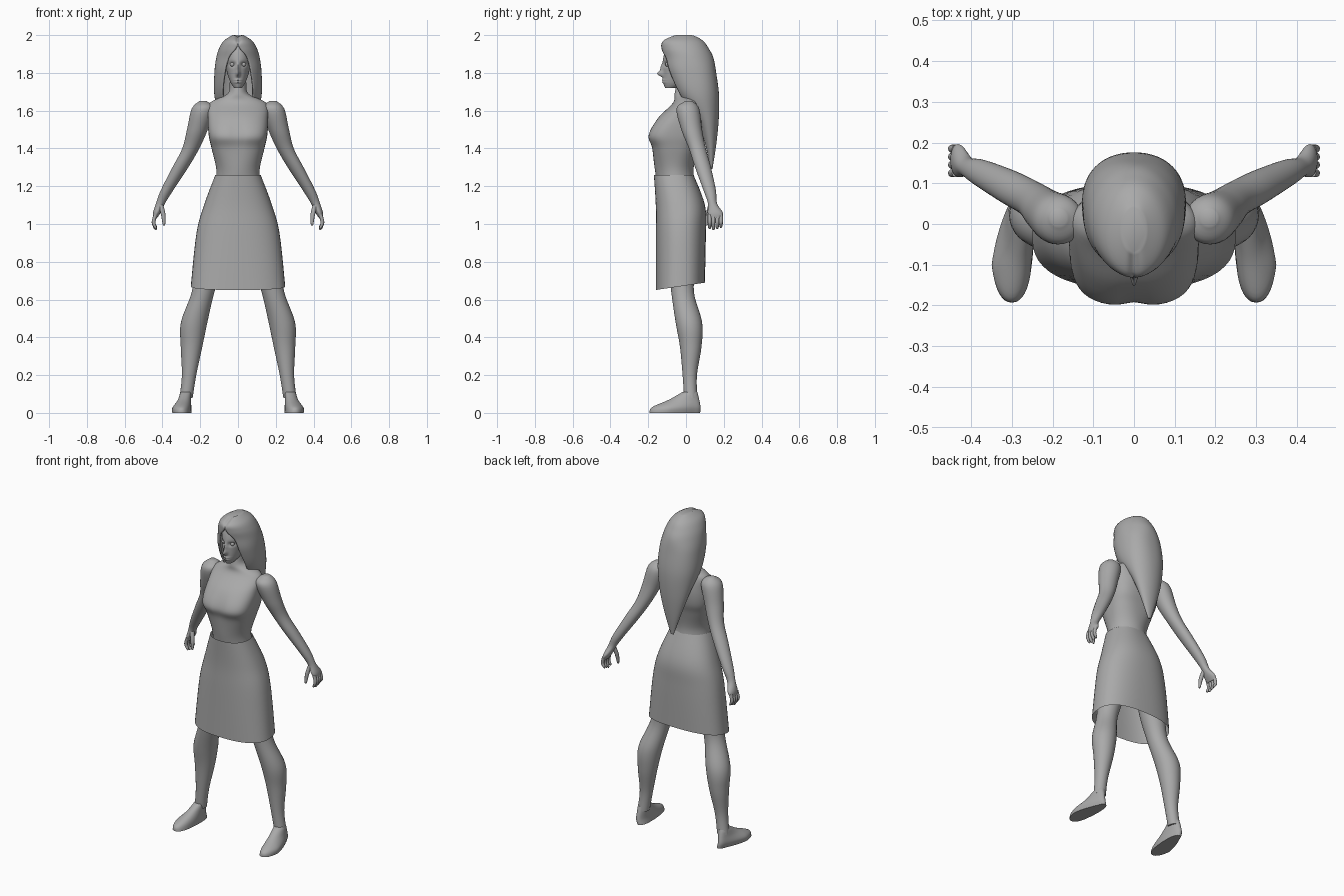
import bpy
import bmesh
from math import sin, cos, asin, pi, exp, copysign

if "Cube" in bpy.data.objects:
    bpy.data.objects.remove(bpy.data.objects["Cube"])

grey = bpy.data.materials.new("matte_grey")
grey.use_nodes = True
grey.diffuse_color = (0.4, 0.4, 0.4, 1)
grey.node_tree.nodes["Principled BSDF"].inputs["Base Color"].default_value = grey.diffuse_color


def bump(value, width):
    return exp(-(value / width) ** 2)


def clamp(value):
    return max(0, min(1, value))


def section(z, half, front, back, x=0, square=2, gap=0):
    """Horizontal section; gap is the half width left open at the front."""
    return z, half, front, back, x, square, gap


def round_section(z, x, y, radius):
    return section(z, radius, y - radius, y + radius, x)


def resample(rows, steps):
    """Smooth curve through all sections."""
    last = len(rows) - 1
    result = []
    for index in range(last):
        quad = [rows[max(0, min(last, index + k))] for k in (-1, 0, 1, 2)]
        for step in range(steps):
            t = step / steps
            result.append([
                b + t / 2 * (c - a + t * (2 * a - 5 * b + 4 * c - d + t * (3 * (b - c) + d - a)))
                for a, b, c, d in zip(*quad)])
    return result + [rows[last]]


def power(value, exponent):
    return copysign(abs(value) ** exponent, value)


def finish(obj, name):
    obj.name = name
    obj.data.materials.append(grey)
    bpy.ops.object.select_all(action="DESELECT")
    obj.select_set(True)
    bpy.context.view_layer.objects.active = obj
    bpy.ops.object.shade_smooth_by_angle(angle=1)


def loft(name, rows, segments=32, steps=6, caps=True, deform=None, mirror=False, thickness=0):
    bm = bmesh.new()
    rings = []
    for z, half, front, back, centre, square, gap in resample(rows, steps):
        start = asin(clamp(max(gap, 0) / half) ** (square / 2))
        ring = []
        for index in range(segments + 1):
            angle = start + (pi - start) * 2 * index / segments
            x = centre + half * power(sin(angle), 2 / square)
            y = (front + back) / 2 - (back - front) / 2 * power(cos(angle), 2 / square)
            ring.append(bm.verts.new(deform(x, y, z) if deform else (x, y, z)))
        rings.append(ring)
    for upper, lower in zip(rings, rings[1:]):
        for index in range(segments):
            bm.faces.new((upper[index], upper[index + 1], lower[index + 1], lower[index]))
    if caps:
        bm.faces.new(rings[0])
        bm.faces.new(rings[-1])
    bmesh.ops.remove_doubles(bm, verts=bm.verts, dist=0.0001)
    bmesh.ops.recalc_face_normals(bm, faces=bm.faces)
    mesh = bpy.data.meshes.new(name)
    bm.to_mesh(mesh)
    bm.free()
    obj = bpy.data.objects.new(name, mesh)
    bpy.context.collection.objects.link(obj)
    if mirror:
        obj.modifiers.new("Mirror", "MIRROR")
    if thickness:
        solid = obj.modifiers.new("Solidify", "SOLIDIFY")
        solid.thickness = thickness
    finish(obj, name)


# Torso and neck
def shape_bust(x, y, z):
    if y < -0.08:
        y += 0.01 * bump(x, 0.03) * bump(z - 1.48, 0.06)
    return x, y, z


loft("torso", [
    section(z=1.75, half=0.045, front=-0.05, back=0.05),
    section(z=1.69, half=0.055, front=-0.06, back=0.06),
    section(z=1.64, half=0.15, front=-0.07, back=0.08),
    section(z=1.56, half=0.16, front=-0.15, back=0.09, square=2.5),
    section(z=1.47, half=0.155, front=-0.2, back=0.08, square=3),
    section(z=1.4, half=0.14, front=-0.18, back=0.06, square=2.6),
    section(z=1.29, half=0.115, front=-0.165, back=0.04),
    section(z=1.2, half=0.12, front=-0.15, back=0.05),
], segments=48, deform=shape_bust)


# Skirt with a hem that rises to the back
def slant_hem(x, y, z):
    return x, y, z + 0.15 * (y + 0.03) * clamp((1 - z) * 3)


loft("skirt", [
    section(z=1.26, half=0.12, front=-0.17, back=0.04, square=2.3),
    section(z=1.1, half=0.18, front=-0.16, back=0.1, square=2.3),
    section(z=0.95, half=0.22, front=-0.16, back=0.105, square=2.3),
    section(z=0.67, half=0.25, front=-0.16, back=0.1, square=2.5),
], segments=48, caps=False, deform=slant_hem)


# Head with sculpted nose, eye sockets and lips
def shape_face(x, y, z):
    if y < -0.03:
        side = abs(x) - 0.03
        nose = 0.03 * bump(z - 1.795, 0.015) + 0.015 * bump(z - 1.825, 0.025)
        lips = bump(z - 1.762, 0.005) + bump(z - 1.75, 0.005)
        socket = bump(side, 0.016) * bump(z - 1.845, 0.012)
        y += 0.014 * socket - nose * bump(x, 0.01) - 0.007 * lips * bump(x, 0.02)
    return x, y, z


loft("head", [
    section(z=1.72, half=0.02, front=-0.11, back=-0.05),
    section(z=1.75, half=0.04, front=-0.12, back=0.02),
    section(z=1.81, half=0.06, front=-0.12, back=0.08),
    section(z=1.88, half=0.07, front=-0.12, back=0.1),
    section(z=1.94, half=0.06, front=-0.1, back=0.09),
    section(z=1.97, half=0.03, front=-0.06, back=0.05),
], segments=80, steps=16, deform=shape_face)

for side, label in ((1, "left"), (-1, "right")):
    bpy.ops.mesh.primitive_uv_sphere_add(
        segments=16, ring_count=10, radius=0.012, location=(side * 0.03, -0.098, 1.845))
    finish(bpy.context.object, label + "_eye")


# Long hair, open in front of the face and parted on top
def part_hair(x, y, z):
    groove = bump(x, 0.012) * clamp((z - 1.93) * 30) * clamp((0.06 - y) * 10)
    return x, y, z - 0.012 * groove


loft("hair", [
    section(z=2, half=0.03, front=-0.07, back=0.04),
    section(z=1.97, half=0.075, front=-0.125, back=0.09),
    section(z=1.93, half=0.1, front=-0.13, back=0.12, gap=0.01),
    section(z=1.88, half=0.115, front=-0.12, back=0.145, gap=0.05),
    section(z=1.8, half=0.125, front=-0.1, back=0.16, square=2.3, gap=0.07),
    section(z=1.68, half=0.125, front=-0.05, back=0.175, square=2.2, gap=0.08),
    section(z=1.55, half=0.095, front=0.05, back=0.173, gap=0.05),
    section(z=1.42, half=0.055, front=0.1, back=0.16, gap=0.02),
    section(z=1.29, half=0.01, front=0.13, back=0.14),
], segments=64, deform=part_hair, thickness=0.01)

# Arms from shoulder to palm
loft("arms", [
    round_section(z=1.65, x=0.185, y=0.015, radius=0.02),
    round_section(z=1.61, x=0.185, y=0.01, radius=0.06),
    round_section(z=1.5, x=0.215, y=0.03, radius=0.055),
    round_section(z=1.4, x=0.25, y=0.06, radius=0.045),
    round_section(z=1.3, x=0.305, y=0.09, radius=0.042),
    round_section(z=1.18, x=0.375, y=0.125, radius=0.033),
    round_section(z=1.11, x=0.41, y=0.14, radius=0.024),
    section(z=1.06, x=0.43, half=0.02, front=0.115, back=0.195),
    section(z=1.03, x=0.44, half=0.01, front=0.125, back=0.19),
], mirror=True)

# Fingers and thumbs
for order, finger in enumerate(("index", "middle", "ring", "little")):
    y = 0.125 + 0.02 * order
    tip = 0.967 + 0.006 * abs(order - 1)
    loft(finger + "_fingers", [
        round_section(z=1.05, x=0.437, y=y, radius=0.01),
        round_section(z=1.01, x=0.447, y=y, radius=0.01),
        round_section(z=tip + 0.01, x=0.438, y=y, radius=0.008),
        round_section(z=tip, x=0.434, y=y, radius=0.003),
    ], segments=12, mirror=True)
loft("thumbs", [
    round_section(z=1.1, x=0.408, y=0.13, radius=0.013),
    round_section(z=1.05, x=0.396, y=0.117, radius=0.012),
    round_section(z=1, x=0.392, y=0.11, radius=0.007),
    round_section(z=0.992, x=0.392, y=0.11, radius=0.003),
], segments=12, mirror=True)

# Legs
loft("legs", [
    round_section(z=1, x=0.12, y=-0.01, radius=0.085),
    round_section(z=0.8, x=0.15, y=-0.02, radius=0.075),
    round_section(z=0.64, x=0.185, y=-0.018, radius=0.06),
    round_section(z=0.48, x=0.232, y=0.015, radius=0.07),
    round_section(z=0.35, x=0.246, y=0.025, radius=0.057),
    round_section(z=0.2, x=0.259, y=0.02, radius=0.038),
    round_section(z=0.08, x=0.275, y=0.025, radius=0.035),
], mirror=True)


# Feet, narrower and turned in at the heel
def shape_foot(x, y, z):
    heel = clamp(1 - z * 10) * clamp((y + 0.1) * 7)
    return x - heel * (0.3 * (x - 0.3) + 0.025), y, z


loft("feet", [
    section(z=0.11, x=0.275, half=0.028, front=-0.02, back=0.06),
    section(z=0.07, x=0.287, half=0.037, front=-0.09, back=0.07),
    section(z=0.03, x=0.3, half=0.05, front=-0.18, back=0.077),
    section(z=0, x=0.3, half=0.05, front=-0.193, back=0.075, square=2.3),
], segments=40, deform=shape_foot, mirror=True)
